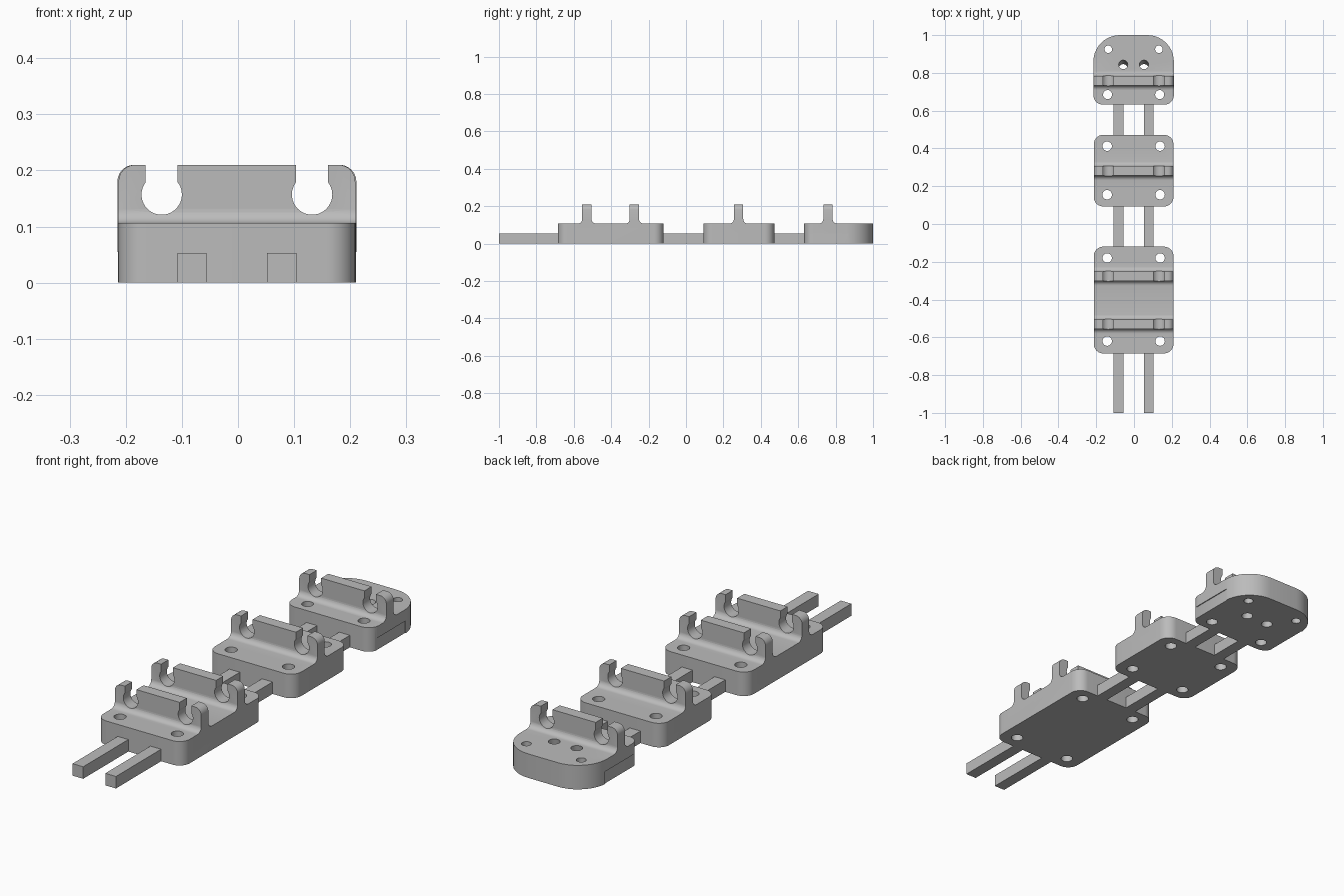
import bpy, bmesh
from math import pi, cos, sin, acos
from mathutils import Vector

if "Cube" in bpy.data.objects:
    bpy.data.objects.remove(bpy.data.objects["Cube"])

grey = bpy.data.materials.new("plain_grey")
grey.use_nodes = True
colour = (0.5, 0.5, 0.5, 1)
grey.diffuse_color = colour
grey.node_tree.nodes["Principled BSDF"].inputs["Base Color"].default_value = colour

BASE_H, TOP, MID = 0.106, 0.21, -0.002   # base height, clip height, centre line


def arc(cx, cy, r, a0, a1, n=10):
    return [(cx + r * cos(a0 + (a1 - a0) * i / n), cy + r * sin(a0 + (a1 - a0) * i / n))
            for i in range(n + 1)]


def prism(name, pts, a, b, place):
    """Extrude a 2D outline from depth a to b; place maps (u, v, depth) to 3D."""
    bm = bmesh.new()
    face = bm.faces.new([bm.verts.new(place(u, v, a)) for u, v in pts])
    shift = Vector(place(0, 0, b)) - Vector(place(0, 0, a))
    new = bmesh.ops.extrude_face_region(bm, geom=[face])["geom"]
    bmesh.ops.translate(bm, vec=shift, verts=[g for g in new if isinstance(g, bmesh.types.BMVert)])
    bmesh.ops.recalc_face_normals(bm, faces=bm.faces)
    mesh = bpy.data.meshes.new(name)
    bm.to_mesh(mesh)
    bm.free()
    mesh.materials.append(grey)
    ob = bpy.data.objects.new(name, mesh)
    bpy.context.collection.objects.link(ob)
    return ob


def plan(u, v, d): return (u, v, d)
def front(u, v, d): return (u, d, v)
def side(u, v, d): return (d, u, v)


def combine(ob, tool, operation):
    """Apply a boolean and remove the tool."""
    bpy.context.view_layer.objects.active = ob
    mod = ob.modifiers.new("cut", "BOOLEAN")
    mod.operation, mod.object, mod.solver = operation, tool, "EXACT"
    bpy.ops.object.modifier_apply(modifier=mod.name)
    bpy.data.objects.remove(tool)


def box(name, x0, x1, y0, y1, z0, z1):
    return prism(name, [(x0, y0), (x1, y0), (x1, y1), (x0, y1)], z0, z1, plan)


def clip_outline(half):
    """Front outline of a clip wall with two keyhole notches."""
    r, slot, cz, corner = 0.036, 0.0285, 0.157, 0.03
    open_angle = acos(slot / r)
    pts = [(MID - half, 0.08), (MID + half, 0.08)]
    pts += arc(MID + half - corner, TOP - corner, corner, 0, pi / 2, 6)
    for s in (1, -1):
        cx = MID + s * 0.134
        pts += [(cx + slot, TOP)]
        pts += arc(cx, cz, r, open_angle, -pi - open_angle, 28)
        pts += [(cx - slot, TOP)]
    return pts + arc(MID - half + corner, TOP - corner, corner, pi / 2, pi, 6)


def clip_wall(y, half):
    """Upright wall with filleted foot, trimmed to the keyhole outline."""
    t, f = 0.025, 0.025
    pts = [(y - t - f, 0.09), (y + t + f, 0.09)]
    pts += arc(y + t + f, BASE_H + f, f, 1.5 * pi, pi, 6)
    pts += [(y + t, TOP + 0.02), (y - t, TOP + 0.02)]
    pts += arc(y - t - f, BASE_H + f, f, 0, -pi / 2, 6)
    wall = prism("clip_wall", pts, MID - 0.3, MID + 0.3, side)
    combine(wall, prism("outline", clip_outline(half), y - 0.1, y + 0.1, front), "INTERSECT")
    return wall


def drill(ob, x, y, r, lean=0.0):
    """Through hole, optionally leaning towards the back at the top."""
    tool = prism("drill", arc(x, y, r, 0, 2 * pi, 24)[:-1], -0.05, 0.16, plan)
    for v in tool.data.vertices:
        v.co.y += lean * (v.co.z - BASE_H / 2)
    combine(ob, tool, "DIFFERENCE")


def block(name, y0, y1, walls, holes, back_r=0.05, half=0.211):
    r, x0, x1 = 0.05, MID - half, MID + half
    pts = arc(x0 + r, y0 + r, r, pi, 1.5 * pi) + arc(x1 - r, y0 + r, r, 1.5 * pi, 2 * pi)
    pts += arc(x1 - back_r, y1 - back_r, back_r, 0, pi / 2)
    pts += arc(x0 + back_r, y1 - back_r, back_r, pi / 2, pi)
    ob = prism(name, pts, 0, BASE_H, plan)
    for y in walls:
        combine(ob, clip_wall(y, half), "UNION")
    for x, y, hr, lean in holes:
        for s in (1, -1):
            drill(ob, MID + s * x, y, hr, lean)
    return ob


def finish(ob):
    bpy.ops.object.select_all(action="DESELECT")
    ob.select_set(True)
    bpy.context.view_layer.objects.active = ob
    bpy.ops.object.shade_smooth_by_angle(angle=pi / 6)


# Three clip blocks
long_block = block("long_block", -0.685, -0.12, (-0.53, -0.276),
                   [(0.14, -0.62, 0.025, 0), (0.14, -0.18, 0.025, 0)])
middle_block = block("middle_block", 0.093, 0.472, (0.281,),
                     [(0.14, 0.155, 0.025, 0), (0.14, 0.412, 0.025, 0)])
end_block = block("end_block", 0.632, 1.0, (0.759,),
                  [(0.138, 0.685, 0.024, 0), (0.134, 0.925, 0.02, 0),
                   (0.055, 0.833, 0.024, 0.2)], back_r=0.14, half=0.213)

# Shallow recess low on both sides of the end block
for s in (1, -1):
    xs = sorted((MID + s * 0.209, MID + s * 0.3))
    combine(end_block, box("recess", *xs, 0.6, 0.87, -0.05, 0.055), "DIFFERENCE")

for ob in (long_block, middle_block, end_block):
    finish(ob)

# Pairs of square rails linking the blocks
for part, y0, y1 in (("front", -1.0, -0.685), ("middle", -0.12, 0.093), ("rear", 0.472, 0.632)):
    for word, s in (("left", 1), ("right", -1)):
        cx = MID + s * 0.08
        box(f"{part}_rail_{word}", cx - 0.026, cx + 0.026, y0, y1, 0, 0.053)
